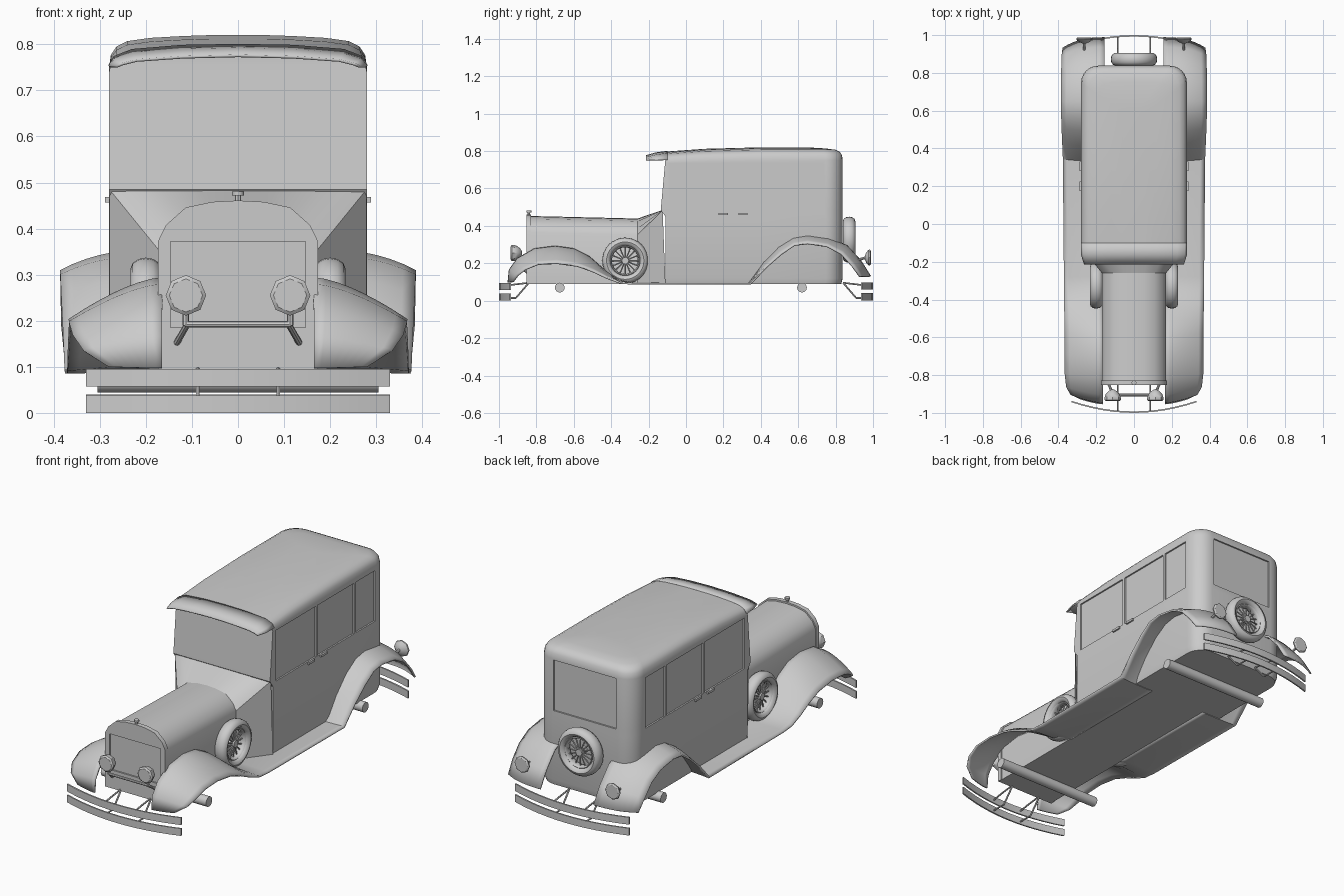
import bpy, bmesh, math
from mathutils import Vector, Matrix

if "Cube" in bpy.data.objects:
    bpy.data.objects.remove(bpy.data.objects["Cube"])

def finish(name, bm):
    bmesh.ops.recalc_face_normals(bm, faces=bm.faces[:])
    me = bpy.data.meshes.new(name)
    bm.to_mesh(me)
    bm.free()
    ob = bpy.data.objects.new(name, me)
    bpy.context.collection.objects.link(ob)
    return ob

def loft(name, rings, closed=True, thick=0):
    bm = bmesh.new()
    vs = [[bm.verts.new(p) for p in r] for r in rings]
    n = len(rings[0])
    for a, b in zip(vs, vs[1:]):
        for i in range(n if closed else n - 1):
            j = (i + 1) % n
            bm.faces.new((a[i], a[j], b[j], b[i]))
    if closed:
        bm.faces.new(vs[0])
        bm.faces.new(vs[-1])
    ob = finish(name, bm)
    if thick:
        m = ob.modifiers.new("thickness", 'SOLIDIFY')
        m.thickness, m.offset = thick, 0
    return ob

def add_rod(bm, a, b, r, n=8):
    a, b = Vector(a), Vector(b)
    d = b - a
    mat = Matrix.Translation((a + b) / 2) @ d.to_track_quat('Z', 'Y').to_matrix().to_4x4()
    bmesh.ops.create_cone(bm, cap_ends=True, segments=n, radius1=r, radius2=r, depth=d.length, matrix=mat)

def rods(name, segs, r, n=8):
    bm = bmesh.new()
    for a, b in segs:
        add_rod(bm, a, b, r, n)
    return finish(name, bm)

def box(name, c, size):
    bm = bmesh.new()
    bmesh.ops.create_cube(bm, size=1, matrix=Matrix.Translation(c) @ Matrix.Diagonal((*size, 1)))
    return finish(name, bm)

def recess(ob, boxes):
    cutters = [box("cutter", c, s) for c, s in boxes]
    for c in cutters:
        c.hide_render = True
        m = ob.modifiers.new("recess", 'BOOLEAN')
        m.operation, m.solver, m.object = 'DIFFERENCE', 'EXACT', c
    bpy.context.view_layer.update()
    me = bpy.data.meshes.new_from_object(ob.evaluated_get(bpy.context.evaluated_depsgraph_get()))
    ob.modifiers.clear()
    ob.data = me
    for c in cutters:
        bpy.data.objects.remove(c)

def mirrored(half):
    return half + [(-x, z) for x, z in reversed(half) if x > 0]

# Cabin: stacked plan outlines with round rear corners and a domed roof
def roof_drop(y, z):
    w = min(1, max(0, (z - .7) / .1))
    return z - .022 * w * (max(0, .4 - y) / .5) ** 2

def plan(z, inset, front):
    hx, back, r = .28 - inset, .838 - inset, .09
    r = max(.03, r - inset * .3)
    pts = [(hx, front), (hx, .1), (hx, .4)]
    for i in range(7):
        a = math.pi / 2 * i / 6
        pts.append((hx - r + r * math.cos(a), back - r + r * math.sin(a)))
    pts += [(-x, y) for x, y in reversed(pts)]
    return [(x, y, roof_drop(y, z)) for x, y in pts]

cabin = loft("cabin", [plan(*p) for p in (
    (.09, .008, -.11), (.12, 0, -.11), (.45, 0, -.11), (.485, 0, -.135), (.75, 0, -.112), (.777, .004, -.11),
    (.795, .016, -.11), (.807, .04, -.11), (.814, .09, -.11), (.818, .16, -.11), (.82, .22, -.11))])
cuts = [((0, .838, .612), (.36, .016, .265))]
for s in (1, -1):
    for y0, y1 in ((-.085, .245), (.26, .56), (.575, .735)):
        cuts.append(((s * .28, (y0 + y1) / 2, .603), (.016, y1 - y0, .265)))
recess(cabin, cuts)

# Sun visor continuing the roof over the windscreen
visor_rows = []
for y, prof in ((-.10, [(.279, .753), (.268, .772), (.23, .787), (.12, .796), (0, .798)]),
                (-.16, [(.279, .752), (.267, .766), (.228, .778), (.12, .787), (0, .79)]),
                (-.213, [(.263, .752), (.252, .757), (.22, .765), (.12, .772), (0, .775)])):
    visor_rows.append([(x, y, z) for x, z in mirrored(prof)])
loft("sun_visor", visor_rows, closed=False, thick=.006)

# Bonnet, cowl and radiator shell
half = [(.17, .09), (.17, .365), (.153, .4), (.111, .438), (.055, .45), (0, .453)]
def section(y, drop=0, k=1.0):
    return [(x * k, y, z - (drop if z > .2 else 0)) for x, z in mirrored(half)]
loft("bonnet", [section(-.84), section(-.25, .014)])
back = mirrored([(.279, .09), (.279, .485), (.25, .485), (.17, .485), (.08, .485), (0, .485)])
loft("cowl", [section(-.26, .014), [(x, -.11 if z < .2 else -.125, z) for x, z in back]])
radiator = loft("radiator_shell", [section(y, -.008, 1.02) for y in (-.852, -.828)])
recess(radiator, [((0, -.852, .279), (.294, .016, .187))])
rods("radiator_cap", [((0, -.84, .455), (0, -.84, .474))], .007)
rods("radiator_cap_top", [((0, -.84, .472), (0, -.84, .481))], .013, 12)

# Fenders and running boards: inner y, inner z, outer y, outer z, outer x
stations = [
    (-.95, .097, -.925, .1, .28), (-.943, .165, -.9, .135, .335), (-.9, .225, -.86, .167, .357),
    (-.81, .276, -.79, .195, .365), (-.7, .29, -.69, .2, .365), (-.6, .276, -.58, .185, .365),
    (-.52, .235, -.5, .157, .367), (-.44, .165, -.42, .12, .369), (-.36, .11, -.35, .095, .37),
    (-.28, .092, -.28, .09, .371), (.335, .092, .345, .09, .376), (.416, .208, .43, .18, .379),
    (.496, .29, .51, .25, .382), (.576, .338, .58, .297, .384), (.65, .351, .65, .306, .384),
    (.763, .336, .755, .29, .384), (.86, .293, .83, .25, .383), (.933, .213, .885, .19, .382),
    (.985, .13, .93, .128, .376)]
for s, side in ((1, "right"), (-1, "left")):
    rows = []
    for yi, zi, yo, zo, xo in stations:
        xi = .165 if yi < .7 else .155
        row = []
        for i in range(9):
            t = i / 8
            w = t ** (1.5 if yi < 0 else 2.6)
            row.append((s * (xi + (xo - xi) * t), yi + (yo - yi) * w, zi + (zo - zi) * w))
        rows.append(row)
    loft("fender_and_running_board_" + side, rows, closed=False, thick=.009)

# Spare wheels: tyre, rim, spokes and hub, turning about local z
def wheel(name, loc, rot):
    place = Matrix.Translation(loc) @ rot
    def ring(part, R, r, w):
        rings = []
        for i in range(33):
            a = math.tau * i / 32
            rings.append([place @ Vector(((R + r * math.cos(b)) * math.cos(a), (R + r * math.cos(b)) * math.sin(a),
                          w * math.sin(b))) for b in (math.tau * j / 12 for j in range(12))])
        ob = loft(name + part, rings)
        bm = bmesh.new()
        bm.from_mesh(ob.data)
        bmesh.ops.delete(bm, geom=[f for f in bm.faces if len(f.verts) > 4], context='FACES_ONLY')
        bmesh.ops.remove_doubles(bm, verts=bm.verts[:], dist=1e-5)
        bmesh.ops.recalc_face_normals(bm, faces=bm.faces[:])
        bm.to_mesh(ob.data)
        bm.free()
    ring("_tyre", .1, .023, .033)
    ring("_rim", .077, .006, .02)
    segs = []
    for i in range(16):
        a = math.tau * i / 16
        d = Vector((math.cos(a), math.sin(a), 0))
        segs.append((place @ (d * .014 + Vector((0, 0, .006))), place @ (d * .076)))
    rods(name + "_spokes", segs, .0035, 6)
    rods(name + "_hub", [(place @ Vector((0, 0, -.03)), place @ Vector((0, 0, .016)))], .018, 16)

for s, side in ((1, "right"), (-1, "left")):
    wheel("spare_wheel_" + side, (s * .2, -.325, .214), Matrix.Rotation(s * math.pi / 2, 4, 'Y'))
wheel("spare_wheel_rear", (0, .872, .326), Matrix.Rotation(-math.pi / 2, 4, 'X'))

# Lamps: eight-sided bowls
def lamp(name, x, y, z, d, prof):
    loft(name, [[(x + r * math.cos(math.tau * i / 8), y + d * t, z + r * math.sin(math.tau * i / 8))
                 for i in range(8)] for t, r in prof])

for s, side in ((1, "right"), (-1, "left")):
    lamp("headlamp_" + side, s * .113, -.937, .255, 1,
         ((0, .036), (.006, .044), (.016, .044), (.036, .037), (.052, .022), (.06, .008)))
    lamp("tail_lamp_" + side, s * .263, .988, .23, -1,
         ((0, .036), (.005, .043), (.012, .042), (.024, .028), (.032, .01)))
    rods("tail_lamp_stem_" + side, [((s * .263, .96, .23), (s * .263, .91, .215))], .007)
    rods("headlamp_bracket_" + side, [((s * .113, -.905, .22), (s * .113, -.905, .19)),
         ((s * .11, -.905, .192), (s * .133, -.85, .152))], .007)
    # Door handles
    for y in (.2, .305):
        box("door_handle_" + side, (s * .284, y, .463), (.009, .05, .012))
rods("headlamp_bar", [((-.115, -.905, .192), (.115, -.905, .192))], .007)

# Bumpers: two curved bars each, with bent arms
for d, end, base in ((-1, "front", 0), (1, "rear", .002)):
    for z0, lvl in ((base, "lower"), (base + .057, "upper")):
        rings = []
        for i in range(13):
            x = -.33 + .055 * i
            y = 1 - .056 * (x / .33) ** 2
            rings.append([(x, d * y, z0), (x, d * (y - .008), z0),
                          (x, d * (y - .008), z0 + .038), (x, d * y, z0 + .038)])
        loft(f"{end}_bumper_{lvl}_bar", rings)
    segs = []
    for x in (-.087, .087):
        top, knee = (x, d * .84, .096), (x, d * .91, .014)
        segs += [(top, knee), (knee, (x, d * .99, .014)), (top, (x, d * .93, .085)),
                 ((x, d * .93, .085), (x, d * .99, .075))]
    rods(end + "_bumper_arms", segs, .0045, 6)

# Axles
for y, end in ((-.675, "front"), (.62, "rear")):
    rods(end + "_axle", [((-.305, y, .07), (.305, y, .07))], .026, 16)

# Smooth shading with sharp edges kept
bpy.ops.object.select_all(action='SELECT')
bpy.context.view_layer.objects.active = cabin
bpy.ops.object.shade_smooth_by_angle(angle=math.radians(35))
